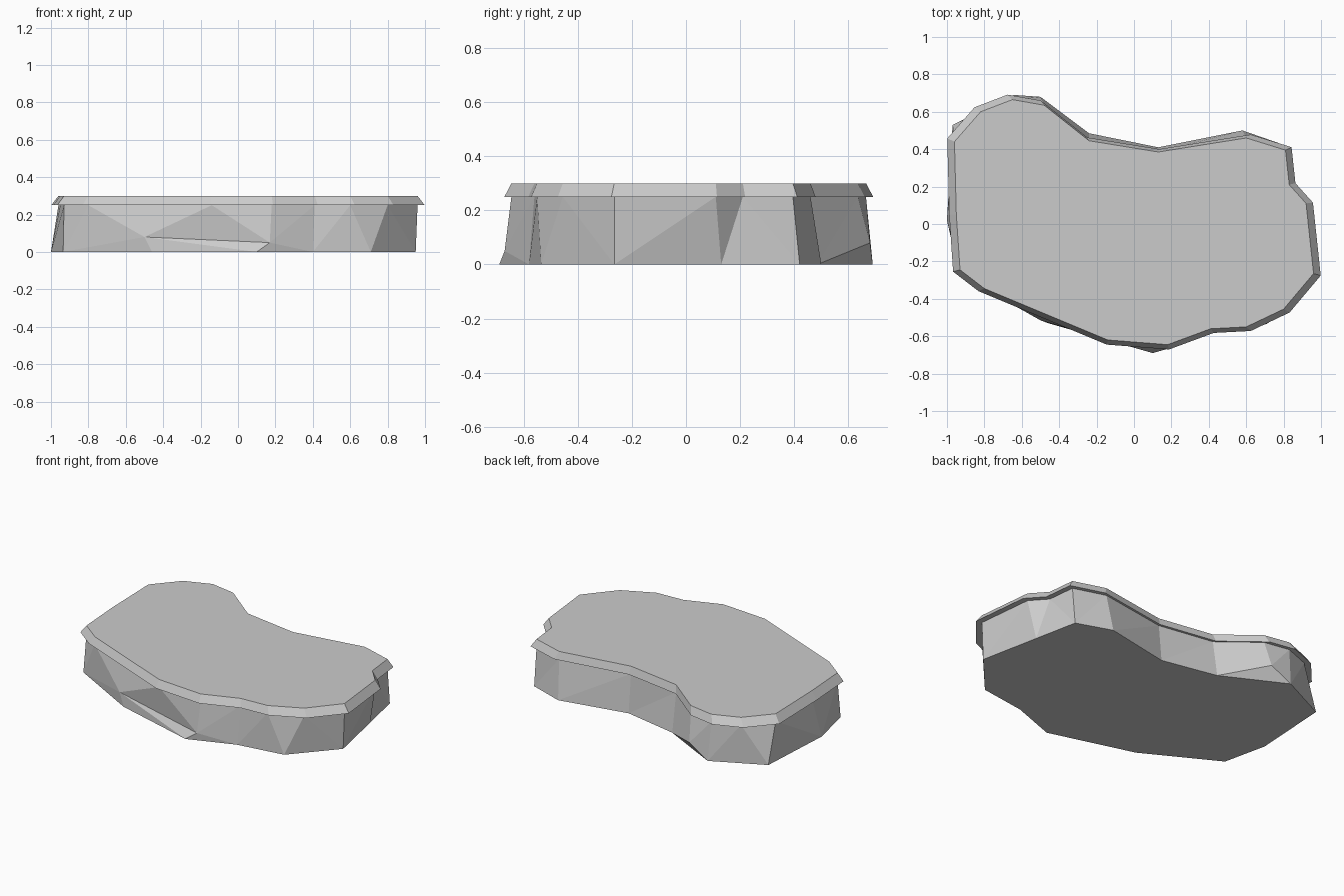
import bpy
import bmesh

if "Cube" in bpy.data.objects:
    bpy.data.objects.remove(bpy.data.objects["Cube"], do_unlink=True)

HEIGHT, LEDGE, FLARE = 0.30, 0.25, 1.04

# Plan outline of the plateau, counter-clockwise from the front right corner
RIM = [(-.93, -.245), (-.80, -.345), (-.14, -.62), (.18, -.645), (.41, -.56),
       (.60, -.55), (.80, -.455), (.96, -.265), (.92, .11), (.83, .21),
       (.81, .395), (.60, .46), (.13, .385), (-.24, .445), (-.48, .635),
       (-.65, .665), (-.82, .60), (-.96, .44), (-.95, .05)]

# Ground outline, one point under each rim point (repeats make triangles)
FOOT = [(-.935, -.27), (-.935, -.27), (-.46, -.53), (.10, -.69), (.40, -.58),
        (.71, -.535), (.71, -.535), (.95, -.265), (.87, .13), (.87, .13),
        (.81, .42), (.58, .50), (.13, .41), (-.24, .485), (-.64, .69),
        (-.64, .69), (-.97, .53), (-.97, .53), (-1.0, .02)]

# Chipped corners that sit above the ground
CHIPS = {2: (-.50, -.515, .08), 3: (.17, -.67, .05), 14: (-.50, .68, .08)}


def stone_material():
    mat = bpy.data.materials.new("stone_grey")
    mat.use_nodes = True
    colour = (0.6, 0.6, 0.6, 1)
    mat.diffuse_color = colour
    for node in mat.node_tree.nodes:
        if node.type == 'BSDF_PRINCIPLED':
            node.inputs["Base Color"].default_value = colour
    return mat


def at_height(points, z, scale=1.0):
    return [(x * scale, y * scale, z) for x, y in points]


def loft(name, loops, mat):
    """Skin a stack of matching loops, top to bottom, and close both ends."""
    bm = bmesh.new()
    rings = [[bm.verts.new(p) for p in loop] for loop in loops]
    for upper, lower in zip(rings, rings[1:]):
        for i in range(len(upper)):
            j = (i + 1) % len(upper)
            bm.faces.new((upper[i], lower[i], lower[j], upper[j]))
    bm.faces.new(rings[0])
    bm.faces.new(rings[-1][::-1])
    bmesh.ops.remove_doubles(bm, verts=bm.verts, dist=0.001)
    bmesh.ops.triangulate(bm, faces=[f for f in bm.faces if len(f.verts) == 4])
    bmesh.ops.recalc_face_normals(bm, faces=bm.faces)
    mesh = bpy.data.meshes.new(name)
    bm.to_mesh(mesh)
    bm.free()
    mesh.materials.append(mat)
    obj = bpy.data.objects.new(name, mesh)
    bpy.context.collection.objects.link(obj)
    return obj


stone = stone_material()

# Overhanging slab with a sloped edge
loft("top_slab", [at_height(RIM, HEIGHT), at_height(RIM, LEDGE, FLARE)], stone)

# Rough rock wall below the slab
foot = at_height(FOOT, 0)
knee = [CHIPS.get(i, p) for i, p in enumerate(foot)]
loft("rock_body", [at_height(RIM, LEDGE), knee, foot], stone)
